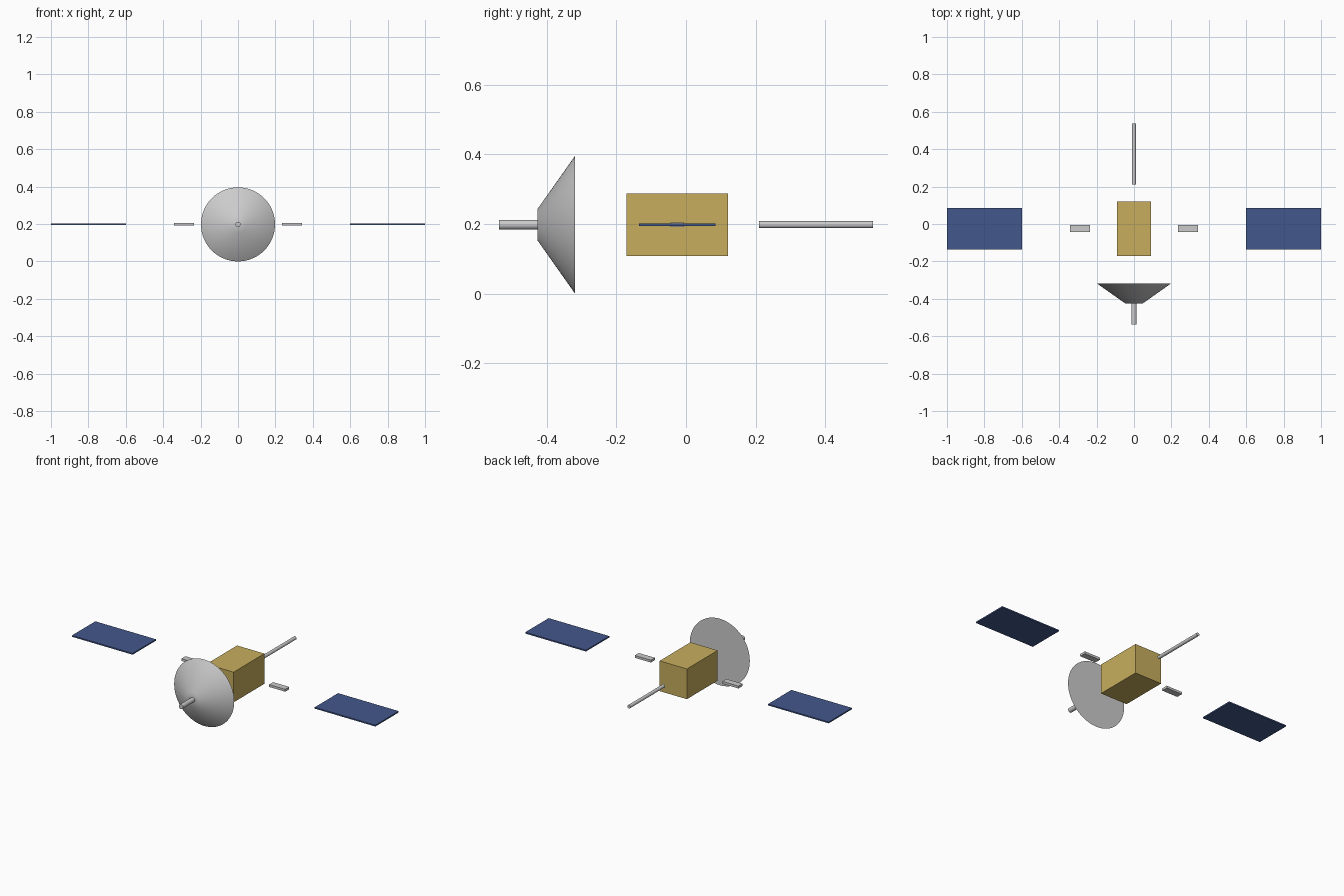
import bpy, math

if "Cube" in bpy.data.objects:
    bpy.data.objects.remove(bpy.data.objects["Cube"])

Z = 0.198      # height of the common centre line
YC = -0.025    # y centre of bus and panels


def material(name, rgb):
    m = bpy.data.materials.new(name)
    m.diffuse_color = (*rgb, 1)
    m.use_nodes = True
    m.node_tree.nodes["Principled BSDF"].inputs["Base Color"].default_value = m.diffuse_color
    return m


def box(name, x0, x1, depth, height, mat=None):
    bpy.ops.mesh.primitive_cube_add(size=1, location=((x0 + x1) / 2, YC, Z))
    ob = bpy.context.object
    ob.name = name
    ob.scale = (abs(x1 - x0), depth, height)
    bpy.ops.object.transform_apply(location=False, rotation=False, scale=True)
    if mat:
        ob.data.materials.append(mat)
    return ob


def round_y(name, y0, y1, r0, r1, sides=32, angle=30):
    """Cone or cylinder along y: radius r0 at y0 (front), r1 at y1 (back)."""
    bpy.ops.mesh.primitive_cone_add(vertices=sides, radius1=r1, radius2=r0, depth=y1 - y0,
                                    location=(0, (y0 + y1) / 2, Z),
                                    rotation=(math.pi / 2, 0, 0))
    ob = bpy.context.object
    ob.name = name
    bpy.ops.object.shade_smooth_by_angle(angle=math.radians(angle))
    return ob


gold = material("gold_foil", (0.57, 0.42, 0.11))
blue = material("solar_blue", (0.055, 0.095, 0.26))

# Central body
box("body", -0.09, 0.09, 0.29, 0.18, gold)

# Floating arms and solar panels on both sides
for side, s in (("left", -1), ("right", 1)):
    box(side + "_arm", s * 0.236, s * 0.342, 0.038, 0.014)
    box(side + "_solar_panel", s * 0.6, s * 1.0, 0.22, 0.008, blue)

# Dish with its rounded front edge, front feed and rear antenna
round_y("dish", -0.426, -0.318, 0.045, 0.198, sides=64, angle=60)
round_y("feed_horn", -0.537, -0.42, 0.014, 0.014)
round_y("rear_antenna", 0.21, 0.537, 0.01, 0.01)
